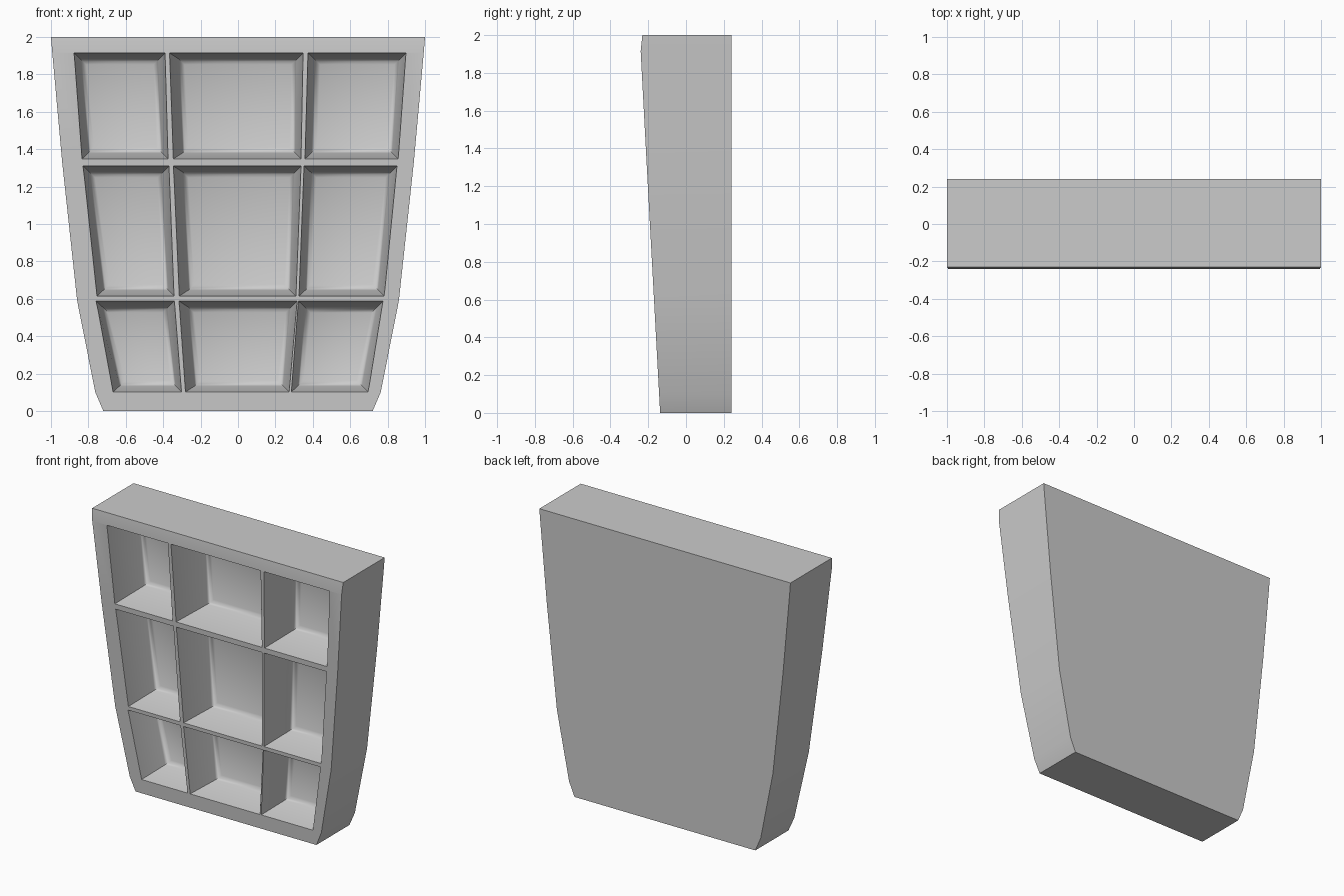
import bpy, bmesh
from mathutils import Vector

if "Cube" in bpy.data.objects:
    bpy.data.objects.remove(bpy.data.objects["Cube"])

BACK = 0.24


def front_y(z):
    return -0.137 - 0.054 * z


def make_object(name, bm):
    bmesh.ops.recalc_face_normals(bm, faces=bm.faces)
    mesh = bpy.data.meshes.new(name)
    bm.to_mesh(mesh)
    bm.free()
    obj = bpy.data.objects.new(name, mesh)
    bpy.context.collection.objects.link(obj)
    return obj


def loft(bm, rings):
    loops = [[bm.verts.new(p) for p in ring] for ring in rings]
    for a, b in zip(loops, loops[1:]):
        for i in range(4):
            j = (i + 1) % 4
            bm.faces.new((a[i], a[j], b[j], b[i]))
    bm.faces.new(loops[0])
    bm.faces.new(loops[-1][::-1])


# tapered panel: height, half width, front depth
sections = [(0, 0.72, -0.137), (0.1, 0.763, front_y(0.1)), (0.59, 0.86, front_y(0.59)),
            (1.33, 0.94, front_y(1.33)), (1.915, 0.993, -0.24), (2, 1.0, -0.231)]
bm = bmesh.new()
loft(bm, [[(-w, f, z), (w, f, z), (w, BACK, z), (-w, BACK, z)] for z, w, f in sections])
panel = make_object("compartment_panel", bm)

# pocket rows: bottom z, top z, then x pairs (at bottom, at top) of each side wall
rows = [
    (0.102, 0.588, [(-0.668, -0.759), (-0.302, -0.340), (-0.281, -0.316),
                    (0.273, 0.316), (0.285, 0.323), (0.695, 0.775)]),
    (0.615, 1.310, [(-0.754, -0.829), (-0.342, -0.369), (-0.314, -0.346),
                    (0.310, 0.337), (0.326, 0.353), (0.781, 0.850)]),
    (1.348, 1.914, [(-0.834, -0.877), (-0.374, -0.390), (-0.346, -0.366),
                    (0.337, 0.348), (0.358, 0.374), (0.856, 0.898)]),
]

# drafted pocket cutters with a softened floor edge
bm = bmesh.new()
for z0, z1, xs in rows:
    for k in range(3):
        l, r = xs[2 * k], xs[2 * k + 1]
        left = 0.05 if k == 1 else 0.035

        def ring(dl, d, depth=None):
            pts = [(l[0] + dl, z0 + d), (r[0] - d, z0 + d), (r[1] - d, z1 - d), (l[1] + dl, z1 - d)]
            return [Vector((x, front_y(z) if depth is None else depth, z)) for x, z in pts]

        mouth, wall = ring(0, 0), ring(left, 0.032, 0.075)
        outer = [m.lerp(w, -0.1) for m, w in zip(mouth, wall)]
        loft(bm, [outer, wall, ring(left + 0.01, 0.042, 0.093), ring(left + 0.03, 0.062, 0.103)])
cutter = make_object("pocket_cutter", bm)
cutter.hide_render = True

# carve the pockets
cut = panel.modifiers.new("pockets", "BOOLEAN")
cut.operation = "DIFFERENCE"
cut.solver = "EXACT"
cut.object = cutter
bpy.context.view_layer.objects.active = panel
panel.select_set(True)
bpy.ops.object.modifier_apply(modifier=cut.name)
bpy.data.objects.remove(cutter, do_unlink=True)
bpy.ops.object.shade_smooth_by_angle(angle=0.7)
